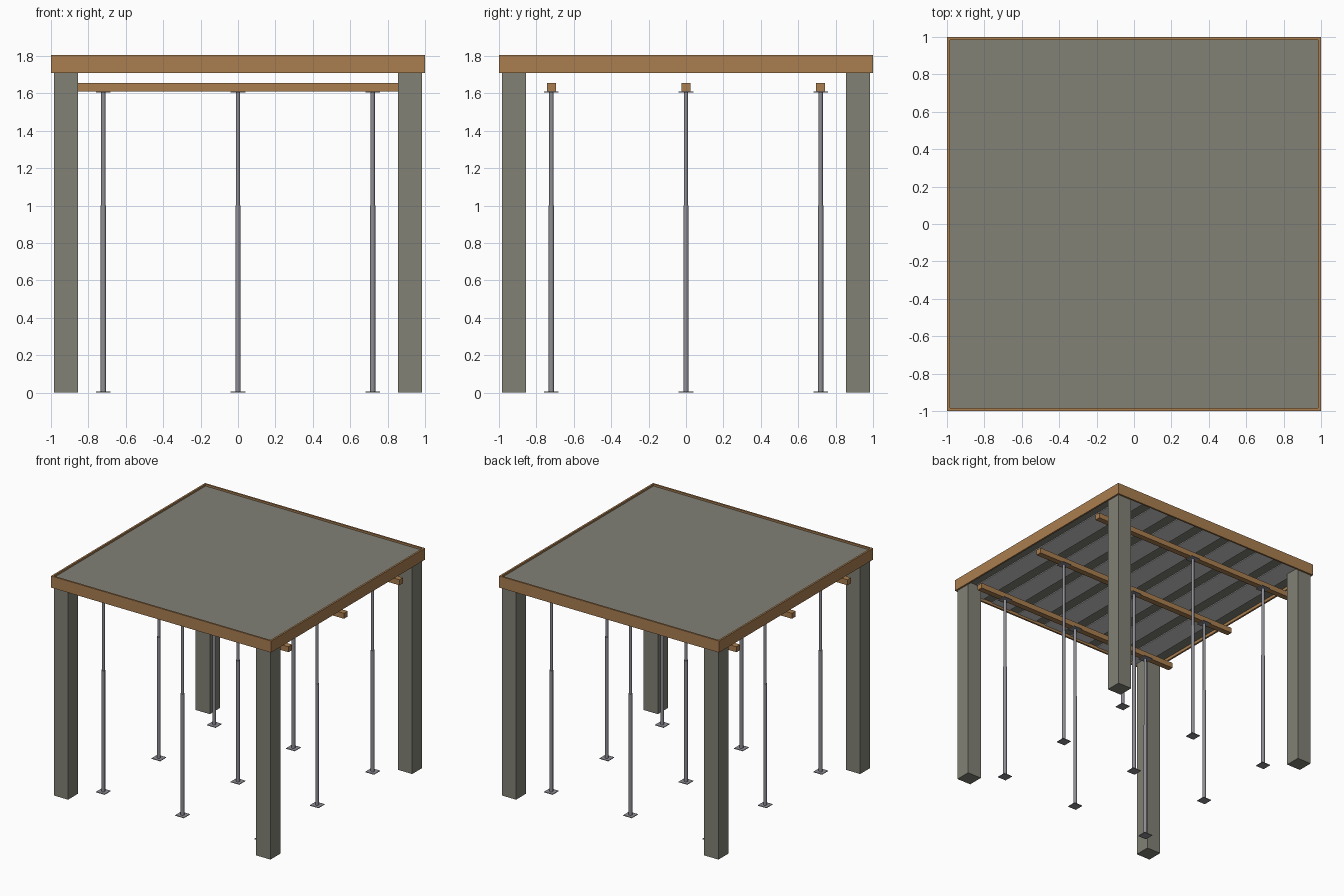
import bpy

cube = bpy.data.objects.get("Cube")
if cube:
    bpy.data.objects.remove(cube, do_unlink=True)


def material(name, rgb):
    m = bpy.data.materials.new(name)
    m.use_nodes = True
    m.diffuse_color = (*rgb, 1)
    bsdf = next(n for n in m.node_tree.nodes if n.type == 'BSDF_PRINCIPLED')
    bsdf.inputs["Base Color"].default_value = (*rgb, 1)
    return m


concrete = material("concrete", (0.22, 0.22, 0.18))
wood = material("wood", (0.40, 0.21, 0.08))
steel = material("steel", (0.27, 0.27, 0.30))
infill = material("pale infill", (0.62, 0.62, 0.62))


def box(name, low, high, mat):
    """Box spanning two opposite corners."""
    centre = [(a + b) / 2 for a, b in zip(low, high)]
    bpy.ops.mesh.primitive_cube_add(size=1, location=centre)
    ob = bpy.context.object
    ob.name = name
    ob.scale = [b - a for a, b in zip(low, high)]
    bpy.ops.object.transform_apply(location=False, rotation=False, scale=True)
    ob.data.materials.append(mat)
    return ob


def tube(name, x, y, z0, z1, radius):
    bpy.ops.mesh.primitive_cylinder_add(
        vertices=16, radius=radius, depth=z1 - z0, location=(x, y, (z0 + z1) / 2))
    ob = bpy.context.object
    ob.name = name
    ob.data.materials.append(steel)
    bpy.ops.object.shade_smooth_by_angle()


INNER = 0.985          # inside face of the edge boards
RIM_LOW, RIM_TOP = 1.71, 1.805
SLAB_LOW, SLAB_TOP = 1.735, 1.79
BEAM_LOW, BEAM_TOP = 1.61, 1.655

# Roof slab and the boards around its edge
box("roof_slab", (-INNER, -INNER, SLAB_LOW), (INNER, INNER, SLAB_TOP), concrete)
for side, s in (("left", 1), ("right", -1)):
    xs = sorted((s * INNER, s))
    box(f"{side}_edge_board", (xs[0], -1, RIM_LOW), (xs[1], 1, RIM_TOP), wood)
for side, s in (("back", 1), ("front", -1)):
    ys = sorted((s * INNER, s))
    box(f"{side}_edge_board", (-INNER, ys[0], RIM_LOW), (INNER, ys[1], RIM_TOP), wood)

# Pale infill strips between the ribs of the slab
for i in range(-3, 4):
    x = i * 0.27
    box("infill_strip", (x - 0.09, -INNER, SLAB_LOW - 0.006),
        (x + 0.09, INNER, SLAB_LOW + 0.002), infill)

# Corner columns
for sx in (-1, 1):
    for sy in (-1, 1):
        x, y = sx * 0.92, sy * 0.92
        box("column", (x - 0.065, y - 0.065, 0), (x + 0.065, y + 0.065, SLAB_LOW), concrete)

# Support beams, each carried by three telescopic props
for y in (-0.72, 0, 0.72):
    box("support_beam", (-0.98, y - 0.024, BEAM_LOW), (0.98, y + 0.024, BEAM_TOP), wood)
    for x in (-0.72, 0, 0.72):
        for name, z in (("prop_foot", 0), ("prop_head", BEAM_LOW - 0.005)):
            box(name, (x - 0.039, y - 0.039, z), (x + 0.039, y + 0.039, z + 0.005), steel)
        tube("prop_lower_tube", x, y, 0.005, 1.0, 0.0145)
        tube("prop_upper_tube", x, y, 1.0, BEAM_LOW - 0.005, 0.0115)
